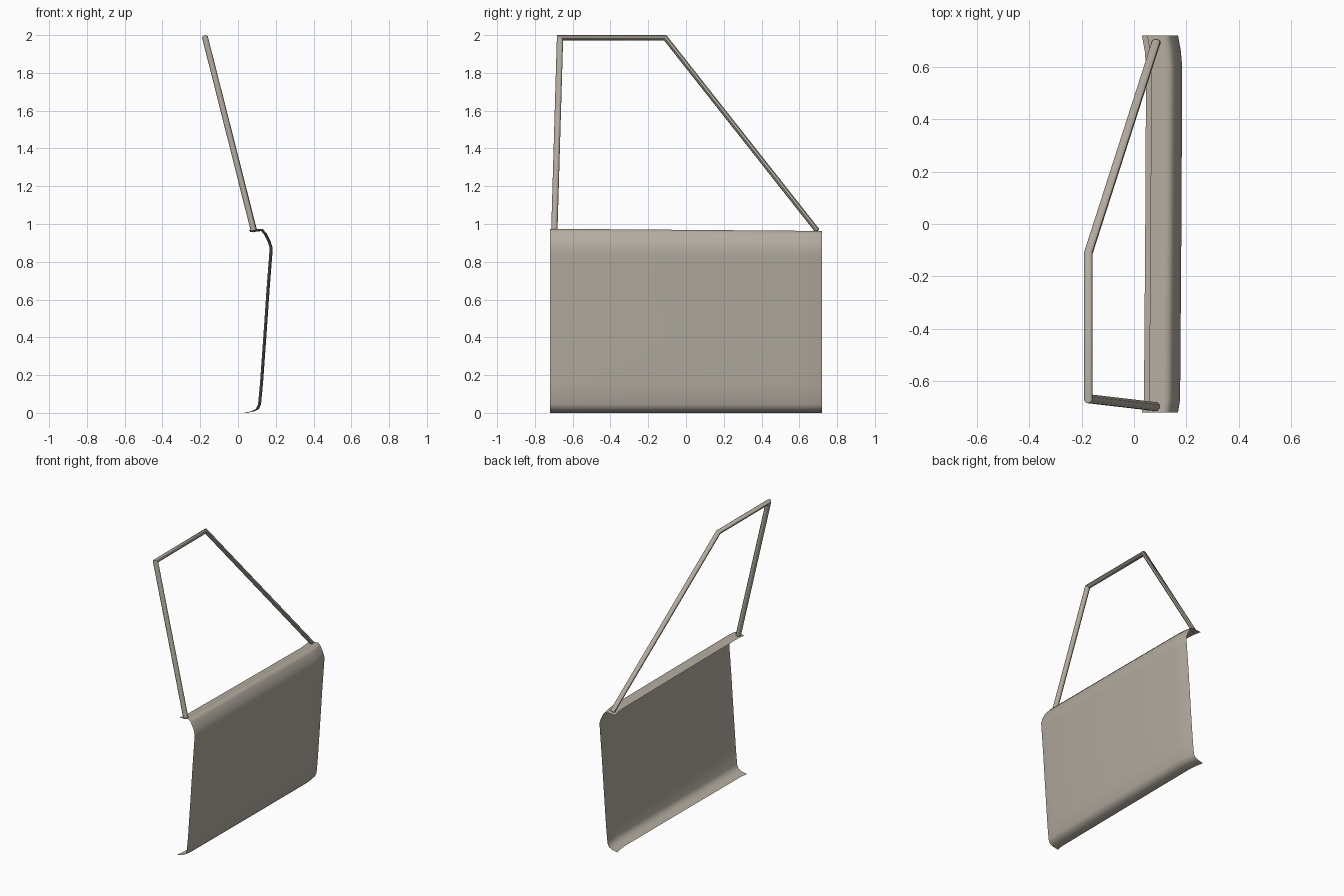
import bpy, bmesh, math
from mathutils import Vector

if "Cube" in bpy.data.objects:
    bpy.data.objects.remove(bpy.data.objects["Cube"], do_unlink=True)

# One warm grey for the whole door
paint = bpy.data.materials.new("warm_grey")
paint.use_nodes = True
paint.diffuse_color = (0.45, 0.41, 0.35, 1)
paint.node_tree.nodes["Principled BSDF"].inputs["Base Color"].default_value = paint.diffuse_color


def finish(name, bm, angle):
    mesh = bpy.data.meshes.new(name)
    bm.to_mesh(mesh)
    bm.free()
    mesh.materials.append(paint)
    obj = bpy.data.objects.new(name, mesh)
    bpy.context.collection.objects.link(obj)
    bpy.ops.object.select_all(action="DESELECT")
    obj.select_set(True)
    bpy.context.view_layer.objects.active = obj
    bpy.ops.object.shade_smooth_by_angle(angle=math.radians(angle))
    return obj


def bridge(bm, a, b, closed=False):
    for i in range(len(a) if closed else len(a) - 1):
        j = (i + 1) % len(a)
        bm.faces.new((a[i], b[i], b[j], a[j]))


# Door skin: a thin sheet with its lower and upper edges rolled inwards
profile = [(0.03, 0), (0.07, 0.008), (0.095, 0.02), (0.106, 0.045), (0.116, 0.15),
           (0.134, 0.4), (0.151, 0.65), (0.165, 0.83), (0.168, 0.875), (0.157, 0.91),
           (0.137, 0.95), (0.122, 0.967), (0.105, 0.965), (0.05, 0.96)]
# Bulge along the length, drawn in at both ends
stations = [(-0.72, 0), (-0.67, 0.008), (0.0, 0.013), (0.6, 0.016), (0.66, 0.011), (0.72, 0)]
bm = bmesh.new()
rows = []
for y, bulge in stations:
    rows.append([bm.verts.new((x + bulge, y, z * (1 - 0.012 * y / 1.44 + 0.002)))
                 for x, z in profile])
for a, b in zip(rows, rows[1:]):
    bridge(bm, a, b)
bmesh.ops.recalc_face_normals(bm, faces=bm.faces)
if sum(f.normal.x * f.calc_area() for f in bm.faces) < 0:
    bmesh.ops.reverse_faces(bm, faces=bm.faces)
finish("door_skin", bm, 60)

# Window frame: three mitred bars lying in one tilted plane
path = [Vector(p) for p in ((0.083, -0.697, 0.965), (-0.174, -0.667, 1.986),
                            (-0.174, -0.11, 1.986), (0.085, 0.695, 0.965))]
half_widths = (0.017, 0.013, 0.013)
half_depth = 0.016
dirs = [(b - a).normalized() for a, b in zip(path, path[1:])]
plane_normal = dirs[0].cross(dirs[1]).normalized()
sides = [plane_normal.cross(d).normalized() for d in dirs]


def miter(i):
    """Offset that keeps the width of both bars meeting at point i."""
    if i == 0:
        return sides[0] * half_widths[0]
    if i == len(path) - 1:
        return sides[-1] * half_widths[-1]
    s, t, c = sides[i - 1], sides[i], sides[i - 1].dot(sides[i])
    p, q = half_widths[i - 1], half_widths[i]
    return (s * (p - c * q) + t * (q - c * p)) / (1 - c * c)


bm = bmesh.new()
rings = []
for i, point in enumerate(path):
    ring = []
    for k in range(8):
        a = math.tau * (k + 0.5) / 8
        ring.append(bm.verts.new(point + (miter(i) * math.cos(a)
                                          + plane_normal * half_depth * math.sin(a)) * 1.06))
    rings.append(ring)
for a, b in zip(rings, rings[1:]):
    bridge(bm, a, b, closed=True)
bm.faces.new(rings[0])
bm.faces.new(rings[-1])
bmesh.ops.recalc_face_normals(bm, faces=bm.faces)
finish("window_frame", bm, 50)
